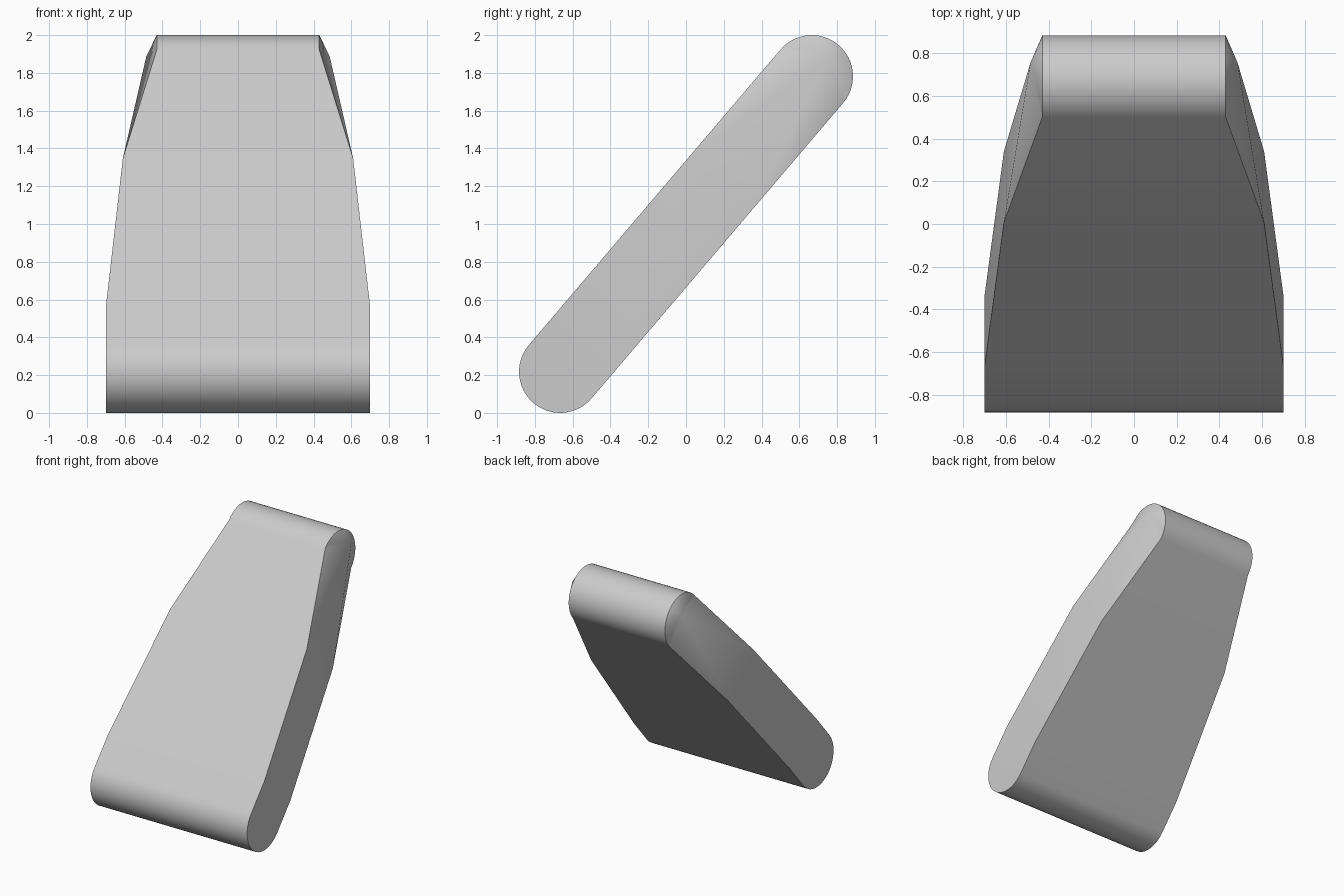
import bpy, bmesh, math
from mathutils import Vector

cube = bpy.data.objects.get("Cube")
if cube:
    bpy.data.objects.remove(cube)

R = 0.218                                  # half thickness
LOW = Vector((0, -0.666, R))               # centre of the lower rounded end
TOP = Vector((0, 0.666, 2 - R))            # centre of the upper rounded end
ALONG = (TOP - LOW).normalized()
UP = Vector((0, -ALONG.z, ALONG.y))        # towards the front face
LENGTH = (TOP - LOW).length
STEPS = 24

# Outline loop: distance along the slab, offset across it, half width
arc = [math.pi * i / STEPS for i in range(STEPS + 1)]
low_arc = [(-R * math.sin(a), R * math.cos(a), 0.70) for a in arc]
top_arc = [(LENGTH + R * math.sin(a), -R * math.cos(a), 0.43) for a in arc]
outline = (low_arc + [(0.26, -R, 0.70), (1.295, -R, 0.61)] + top_arc
           + [(1.295, R, 0.61), (0.26, R, 0.70)])
n = len(outline)
L = len(low_arc)

bm = bmesh.new()


def point(s, t, x):
    return bm.verts.new(LOW + ALONG * s + UP * t + Vector((x, 0, 0)))


# Both sides: flat lower panel, straight middle panel, faceted bulge at the top
rings = []
for side in (1, -1):
    ring = [point(s, t, side * w) for s, t, w in outline]
    rings.append(ring)
    bm.faces.new(ring[:L + 1] + [ring[-1]])
    bm.faces.new((ring[L], ring[L + 1], ring[-2], ring[-1]))
    bulge = point(LENGTH + 0.141, 0, side * 0.485)
    upper = ring[L + 1:n - 1]
    for a, b in zip(upper, upper[1:] + upper[:1]):
        bm.faces.new((a, b, bulge))

# Front, back and rounded ends
for i in range(n):
    j = (i + 1) % n
    bm.faces.new((rings[0][i], rings[0][j], rings[1][j], rings[1][i]))
bmesh.ops.recalc_face_normals(bm, faces=bm.faces)

mesh = bpy.data.meshes.new("tapered_slab")
bm.to_mesh(mesh)
bm.free()
slab = bpy.data.objects.new("tapered_slab", mesh)
bpy.context.collection.objects.link(slab)

grey = bpy.data.materials.new("light grey")
grey.use_nodes = True
colour = (0.6, 0.6, 0.6, 1)
grey.diffuse_color = colour
grey.node_tree.nodes["Principled BSDF"].inputs["Base Color"].default_value = colour
mesh.materials.append(grey)

bpy.ops.object.select_all(action='DESELECT')
slab.select_set(True)
bpy.context.view_layer.objects.active = slab
bpy.ops.object.shade_smooth_by_angle(angle=math.radians(30))
